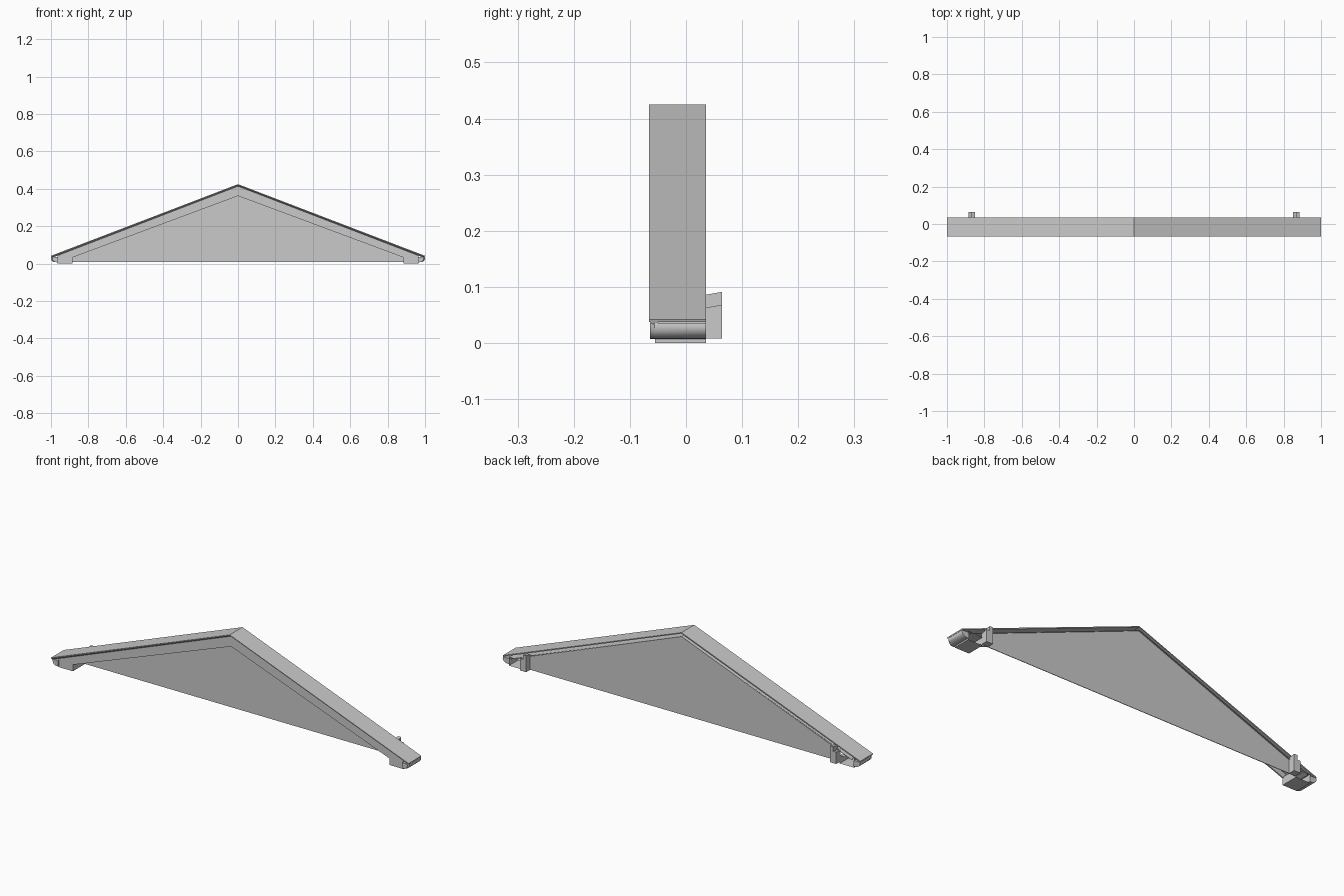
import bpy, bmesh

cube = bpy.data.objects.get("Cube")
if cube:
    bpy.data.objects.remove(cube)

SHADE = (0.59, 0.59, 0.59, 1)
grey = bpy.data.materials.new("plain grey")
grey.use_nodes = True
grey.diffuse_color = SHADE
grey.node_tree.nodes["Principled BSDF"].inputs["Base Color"].default_value = SHADE

PEAK, EAVE = 0.425, 0.042


def roof_z(x):
    return PEAK - (PEAK - EAVE) * abs(x)


def loft(name, rings, open_end=False):
    """Skin a list of equal-sized rings; the last end may stay open."""
    bm = bmesh.new()
    loops = [[bm.verts.new(p) for p in ring] for ring in rings]
    for a, b in zip(loops, loops[1:]):
        for i in range(len(a)):
            j = (i + 1) % len(a)
            bm.faces.new((a[i], a[j], b[j], b[i]))
    bm.faces.new(loops[0])
    if not open_end:
        bm.faces.new(loops[-1][::-1])
    bmesh.ops.recalc_face_normals(bm, faces=bm.faces)
    mesh = bpy.data.meshes.new(name)
    bm.to_mesh(mesh)
    bm.free()
    mesh.materials.append(grey)
    obj = bpy.data.objects.new(name, mesh)
    bpy.context.collection.objects.link(obj)
    return obj


def prism(name, outline, y0, y1, open_end=False):
    """Extrude an x-z outline from y0 to y1."""
    return loft(name, [[(x, y, z) for x, z in outline] for y in (y0, y1)], open_end)


def sweep(name, section, reach):
    """Run a y-depth section over the ridge, with ends cut square to the slope."""
    rings = []
    for x in (-1, 0, 1):
        rings.append([(x * (reach + 0.385 * d), y, roof_z(x * reach) + d) for y, d in section])
    return loft(name, rings)


# Thin roof covering with a small lip along the front
sweep("roof_covering", [(-0.066, 0), (0.036, 0), (0.036, -0.005), (-0.05, -0.005),
                        (-0.055, -0.011), (-0.066, -0.004)], 1.0)

# Lining board below the covering, leaving an open slot at the back
sweep("roof_lining", [(-0.05, -0.02), (0.036, -0.02), (0.036, -0.022), (-0.05, -0.022)], 0.96)

# Thin triangular gable wall near the back
end = 0.885
prism("gable_wall", [(-end, 0.008), (end, 0.008), (end, roof_z(end) - 0.021),
                     (0, PEAK - 0.021), (-end, roof_z(end) - 0.021)], 0.028, 0.031)

# Sloping barge board along the front
barge_end = roof_z(0.965) - 0.008
prism("barge_board", [(-0.965, barge_end), (0, PEAK - 0.008), (0.965, barge_end),
                      (0.965, 0.03), (0.885, 0.033), (0, 0.362), (-0.885, 0.033), (-0.965, 0.03)],
      -0.055, -0.049)

for side, s in (("left", 1), ("right", -1)):
    # Boxed eave end, hollow at the back
    prism(side + "_eave_box", [(s * 0.885, 0), (s * 0.965, 0), (s * 0.965, 0.044), (s * 0.885, 0.04)],
          -0.055, 0.036, open_end=True)

    # Gutter with a rounded lower edge and a tapered front end
    curve = [(0.962, 0.036), (0.998, 0.036), (1.0, 0.028), (0.997, 0.019),
             (0.99, 0.012), (0.98, 0.008), (0.962, 0.007)]
    front = [(s * (0.962 + (x - 0.962) * 0.8), -0.064, z) for x, z in curve]
    shoulder, back = [[(s * x, y, z) for x, z in curve] for y in (-0.056, 0.036)]
    gutter = loft(side + "_gutter", [front, shoulder, back])

    # Stepped bracket behind the wall
    def step(y, rise):
        outline = [(0.85, 0.008), (0.885, 0.008), (0.885, 0.063 + rise), (0.868, 0.063 + rise),
                   (0.868, 0.086 + rise), (0.85, 0.086 + rise)]
        return [(s * x, y, z) for x, z in outline]
    loft(side + "_bracket", [step(0.03, -0.001), step(0.064, 0.005)])

    # Smooth the rounded gutter only
    bpy.ops.object.select_all(action='DESELECT')
    gutter.select_set(True)
    bpy.context.view_layer.objects.active = gutter
    bpy.ops.object.shade_smooth_by_angle(angle=0.6)
